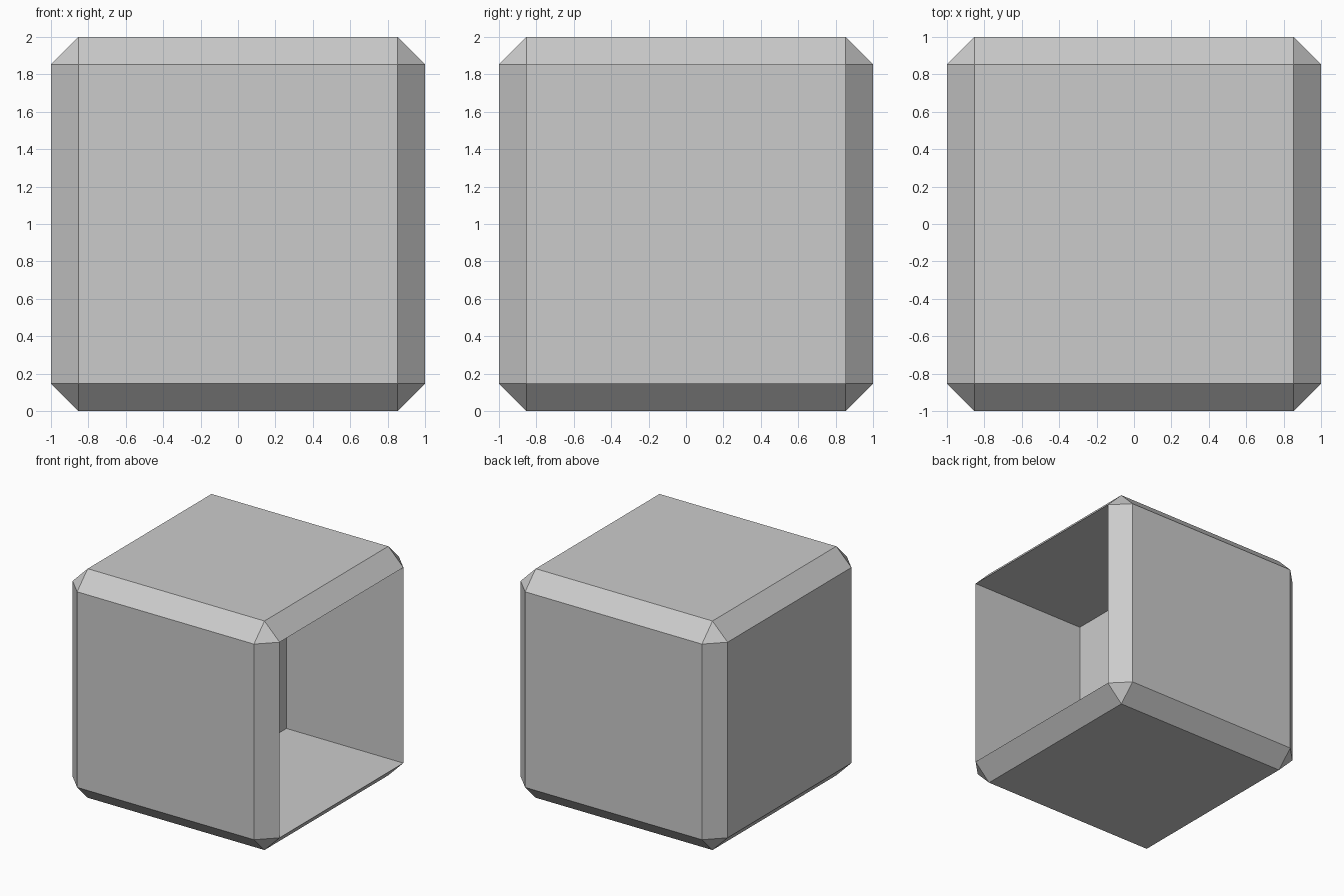
import bpy
import bmesh
from mathutils import Matrix

CHAMFER = 0.146
CAVITY_DEPTH = 1.13

# Remove the default cube
default = bpy.data.objects.get("Cube")
if default:
    bpy.data.objects.remove(default, do_unlink=True)

# Plain grey material
grey = bpy.data.materials.new("light grey")
grey.use_nodes = True
colour = (0.6, 0.6, 0.6, 1.0)
grey.diffuse_color = colour
grey.node_tree.nodes["Principled BSDF"].inputs["Base Color"].default_value = colour

# Block with all edges chamfered
bm = bmesh.new()
bmesh.ops.create_cube(bm, size=2, matrix=Matrix.Translation((0, 0, 1)))
bmesh.ops.bevel(bm, geom=bm.edges[:], offset=CHAMFER, offset_type='OFFSET',
                segments=1, profile=0.5, affect='EDGES')
bm.normal_update()

# Square cavity sunk straight into the +x face
mouth = max(bm.faces, key=lambda f: f.calc_center_median().x)
pushed = bmesh.ops.extrude_discrete_faces(bm, faces=[mouth])["faces"]
bmesh.ops.translate(bm, verts=pushed[0].verts[:], vec=(-CAVITY_DEPTH, 0, 0))
bm.normal_update()

mesh = bpy.data.meshes.new("hollow_block")
bm.to_mesh(mesh)
bm.free()
mesh.materials.append(grey)
block = bpy.data.objects.new("hollow_block", mesh)
bpy.context.collection.objects.link(block)
